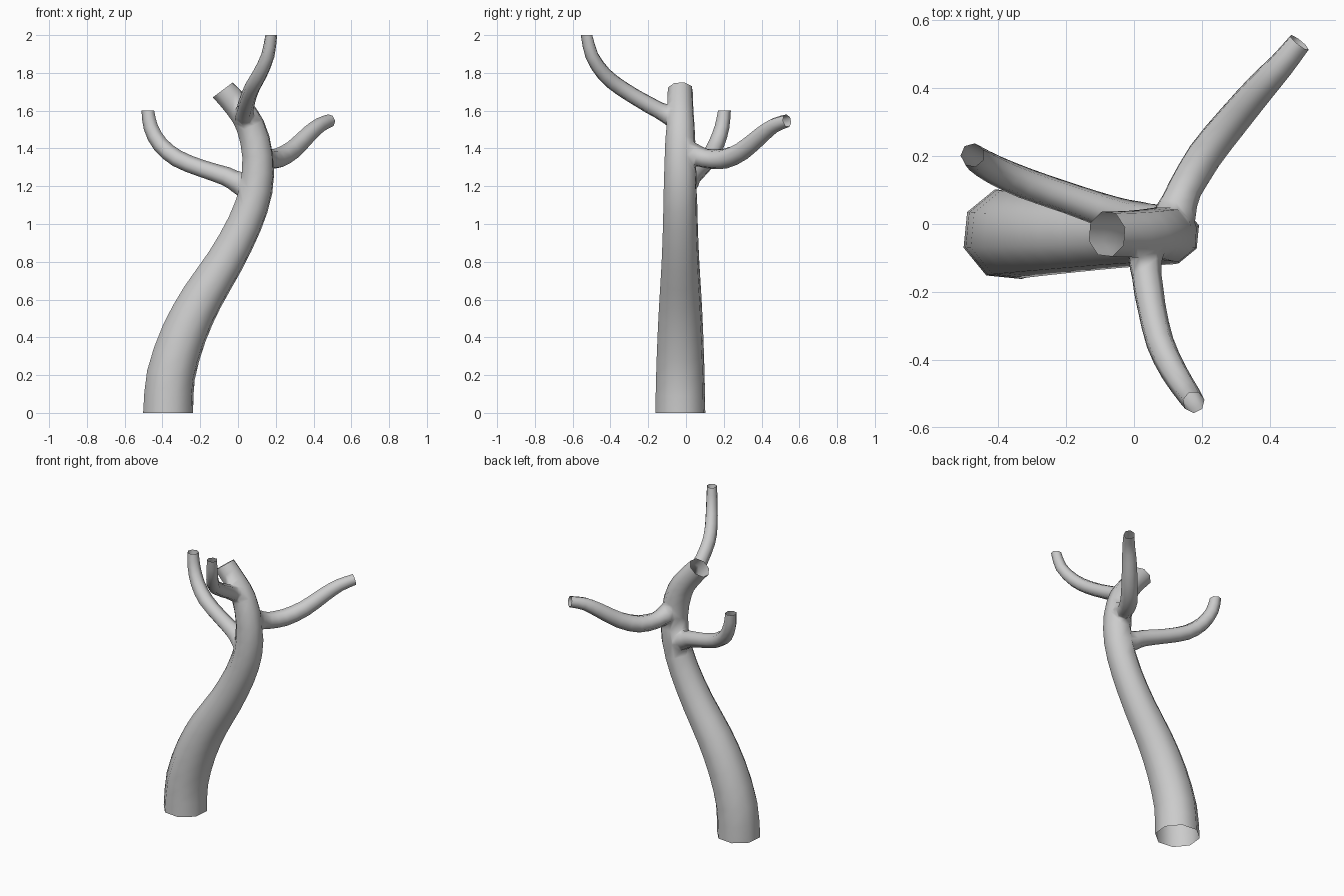
import bpy, bmesh
from mathutils import Vector, Quaternion

if "Cube" in bpy.data.objects:
    bpy.data.objects.remove(bpy.data.objects["Cube"])


def smooth_path(pts, steps):
    # Catmull-Rom interpolation of (x, y, z, radius) points
    p = [Vector(q) for q in pts]
    p = [2 * p[0] - p[1]] + p + [2 * p[-1] - p[-2]]
    out = []
    for i in range(1, len(p) - 2):
        a, b, c, d = p[i - 1:i + 3]
        for s in range(steps):
            t = s / steps
            out.append(0.5 * (2 * b + (c - a) * t + (2 * a - 5 * b + 4 * c - d) * t ** 2
                              + (3 * b - a - 3 * c + d) * t ** 3))
    return out + [p[-2]]


def tube(name, pts, sides, steps, start_dir, end_dir):
    # Closed tapering tube swept with a parallel-transported frame
    path = smooth_path(pts, steps)
    pos = [q.to_3d() for q in path]
    n = len(pos)
    tangents = [(pos[min(i + 1, n - 1)] - pos[max(i - 1, 0)]).normalized() for i in range(n)]
    tangents[0] = Vector(start_dir).normalized()
    tangents[-1] = Vector(end_dir).normalized()
    side = tangents[0].cross(Vector((0.1, 1, 0.05))).normalized()
    bm = bmesh.new()
    rings = []
    for i in range(n):
        if i:
            side = tangents[i - 1].rotation_difference(tangents[i]) @ side
        ring = []
        for k in range(sides):
            turn = Quaternion(tangents[i], 6.2831853 * (k + 0.5) / sides)
            ring.append(bm.verts.new(pos[i] + (turn @ side) * path[i][3]))
        rings.append(ring)
    for a, b in zip(rings, rings[1:]):
        for k in range(sides):
            j = (k + 1) % sides
            bm.faces.new((a[k], a[j], b[j], b[k]))
    bm.faces.new(rings[0])
    bm.faces.new(rings[-1])
    bmesh.ops.recalc_face_normals(bm, faces=bm.faces)
    me = bpy.data.meshes.new(name)
    bm.to_mesh(me)
    bm.free()
    ob = bpy.data.objects.new(name, me)
    bpy.context.collection.objects.link(ob)
    return ob


# Curving trunk
trunk_pts = [(-.37, -.03, 0, .138), (-.355, -.03, .2, .134), (-.285, -.03, .42, .126),
             (-.19, -.03, .61, .116), (-.07, -.03, .80, .104), (.035, -.03, 1.0, .096),
             (.095, -.03, 1.18, .092), (.105, -.03, 1.36, .086), (.065, -.03, 1.52, .079),
             (0, -.03, 1.62, .072), (-.08, -.03, 1.71, .069)]

# Branches with flared bases: left, back right, front
left_pts = [(.08, -.02, 1.185, .07), (.005, .01, 1.215, .064), (-.06, .03, 1.25, .052),
            (-.19, .075, 1.292, .047), (-.32, .12, 1.345, .047), (-.41, .16, 1.42, .044),
            (-.46, .19, 1.51, .040), (-.476, .203, 1.60, .035)]
back_pts = [(.105, -.02, 1.39, .07), (.125, .045, 1.365, .064), (.15, .105, 1.347, .054),
            (.205, .2, 1.345, .054), (.285, .3, 1.39, .051), (.37, .4, 1.473, .046),
            (.43, .465, 1.522, .040), (.487, .535, 1.547, .035)]
front_pts = [(.045, -.04, 1.55, .062), (.032, -.095, 1.578, .056), (.036, -.15, 1.605, .048),
             (.05, -.24, 1.655, .043), (.075, -.345, 1.72, .042), (.115, -.43, 1.79, .040),
             (.158, -.497, 1.89, .036), (.176, -.525, 2.0, .032)]

trunk = tube("tree_trunk_and_branches", trunk_pts, 8, 2, (0, 0, 1), (-.6, 0, .8))
branches = [
    tube("left_branch", left_pts, 7, 2, (-1, .35, .3), (0, 0, 1)),
    tube("back_branch", back_pts, 7, 2, (.25, 1, -.4), (.6, .75, .2)),
    tube("front_branch", front_pts, 7, 2, (-.1, -1, .5), (0, 0, 1)),
]

# Fuse the branches into the trunk
for br in branches:
    mod = trunk.modifiers.new(br.name, 'BOOLEAN')
    mod.operation = 'UNION'
    mod.solver = 'EXACT'
    mod.object = br
bpy.context.view_layer.update()
fused = bpy.data.meshes.new_from_object(trunk.evaluated_get(bpy.context.evaluated_depsgraph_get()))
trunk.modifiers.clear()
trunk.data = fused
for br in branches:
    bpy.data.objects.remove(br)

# Open the cut ends and soften the joints
ends = [Vector(p[:3]) for p in (trunk_pts[0], trunk_pts[-1], left_pts[-1], back_pts[-1], front_pts[-1])]
joints = [Vector(p[1][:3]) for p in (left_pts, back_pts, front_pts)]
bm = bmesh.new()
bm.from_mesh(fused)
caps = [f for f in bm.faces if any((f.calc_center_median() - e).length < .012 for e in ends)]
bmesh.ops.delete(bm, geom=caps, context='FACES')
bmesh.ops.remove_doubles(bm, verts=bm.verts, dist=.008)
near = [v for v in bm.verts if any((v.co - j).length < .085 for j in joints)]
bmesh.ops.smooth_vert(bm, verts=near, factor=.35, use_axis_x=True, use_axis_y=True, use_axis_z=True)
for f in bm.faces:
    f.smooth = True
bm.to_mesh(fused)
bm.free()
